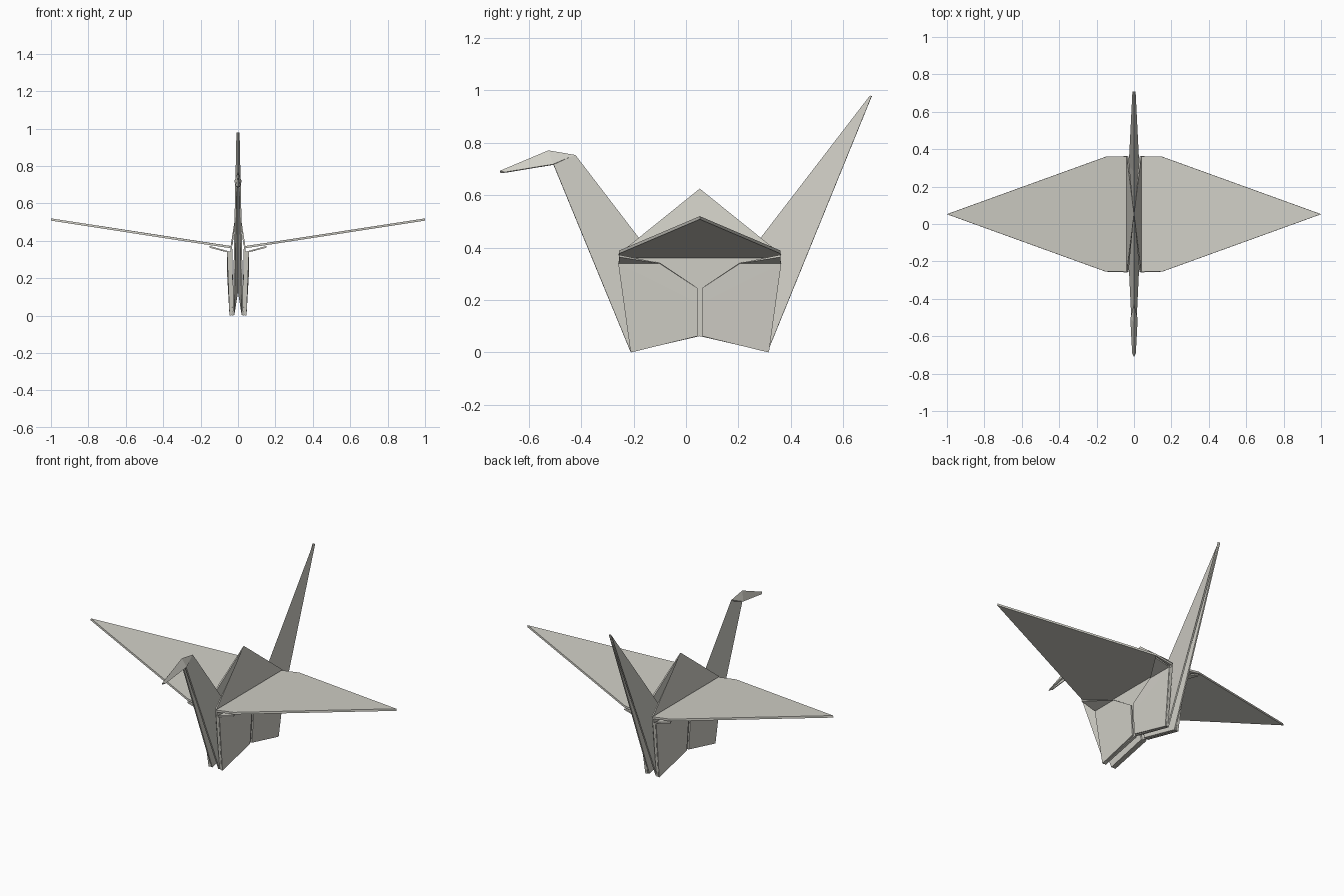
import bpy, bmesh

paper = bpy.data.materials.new("warm_grey_paper")
paper.diffuse_color = (0.63, 0.62, 0.565, 1)
MID = 0.0525  # y of the body centre


def sheet(name, verts, faces, thick=0.01, flip_y=False):
    """Folded paper: half the sheet, mirrored over x = 0 and thickened."""
    if flip_y:
        verts = [(x, 2 * MID - y, z) for x, y, z in verts]
    bm = bmesh.new()
    vs = [bm.verts.new(v) for v in verts]
    for f in faces:
        bm.faces.new([vs[i] for i in f])
    bmesh.ops.recalc_face_normals(bm, faces=bm.faces)
    mesh = bpy.data.meshes.new(name)
    bm.to_mesh(mesh)
    bm.free()
    mesh.materials.append(paper)
    ob = bpy.data.objects.new(name, mesh)
    bpy.context.collection.objects.link(ob)
    mirror = ob.modifiers.new("mirror", 'MIRROR')
    mirror.merge_threshold = 0.0005
    solid = ob.modifiers.new("thickness", 'SOLIDIFY')
    solid.thickness = thick
    solid.offset = 0
    return ob


# Wings, spread out from the body
sheet("wings",
      [(0.036, -0.255, 0.366), (0.15, -0.255, 0.383), (1.0, MID, 0.514),
       (0.15, 0.36, 0.383), (0.036, 0.36, 0.366)],
      [(0, 1, 2, 3, 4)], 0.012)

# Pointed hump between the wings
sheet("back_hump",
      [(0.0, MID, 0.62), (0.034, -0.257, 0.375), (0.034, 0.362, 0.375)],
      [(0, 1, 2)])

# Inner body walls below the wings
sheet("inner_body",
      [(0.036, -0.257, 0.37), (0.036, 0.362, 0.37), (0.03, 0.312, 0.002),
       (0.03, MID, 0.062), (0.03, -0.207, 0.002)],
      [(0, 3, 4), (0, 1, 3), (1, 2, 3)])

# Outer body panels: slit in the middle, creased, corners turned under the wing
for label, flip in (("front", False), ("rear", True)):
    sheet("outer_body_" + label,
          [(0.041, -0.21, 0.0), (0.044, 0.044, 0.062), (0.052, 0.044, 0.19),
           (0.055, 0.044, 0.245), (0.055, -0.10, 0.34), (0.055, -0.257, 0.342),
           (0.152, -0.255, 0.368)],
          [(0, 1, 2, 5), (5, 2, 3, 4), (5, 4, 6)], 0.009, flip)
    # narrow fold joining inner and outer walls at the end edge
    sheet("side_fold_" + label,
          [(0.03, -0.21, 0.003), (0.041, -0.21, 0.003),
           (0.055, -0.257, 0.342), (0.036, -0.257, 0.342)],
          [(0, 1, 2, 3)], 0.004, flip)

# Neck: ridge towards the back, open towards the front
sheet("neck",
      [(0.024, -0.212, 0.003), (0.01, -0.508, 0.722), (0.0, -0.525, 0.765),
       (0.0, -0.425, 0.75), (0.0, -0.18, 0.43), (0.0, 0.04, 0.13),
       (0.022, 0.04, 0.062)],
      [(0, 1, 3, 4), (1, 2, 3), (0, 4, 5, 6)], 0.009)

# Head and beak, folded forward
sheet("head",
      [(0.0, -0.425, 0.75), (0.0, -0.525, 0.767), (0.0, -0.71, 0.689),
       (0.006, -0.69, 0.687), (0.016, -0.507, 0.717)],
      [(0, 1, 4), (1, 2, 3, 4)], 0.008)

# Tail: long folded spike rising at the rear
sheet("tail",
      [(0.024, 0.312, 0.003), (0.004, 0.709, 0.978), (0.0, 0.706, 0.978),
       (0.0, 0.285, 0.43), (0.0, 0.065, 0.13), (0.022, 0.065, 0.062)],
      [(0, 1, 2, 3), (0, 3, 4, 5)], 0.009)
